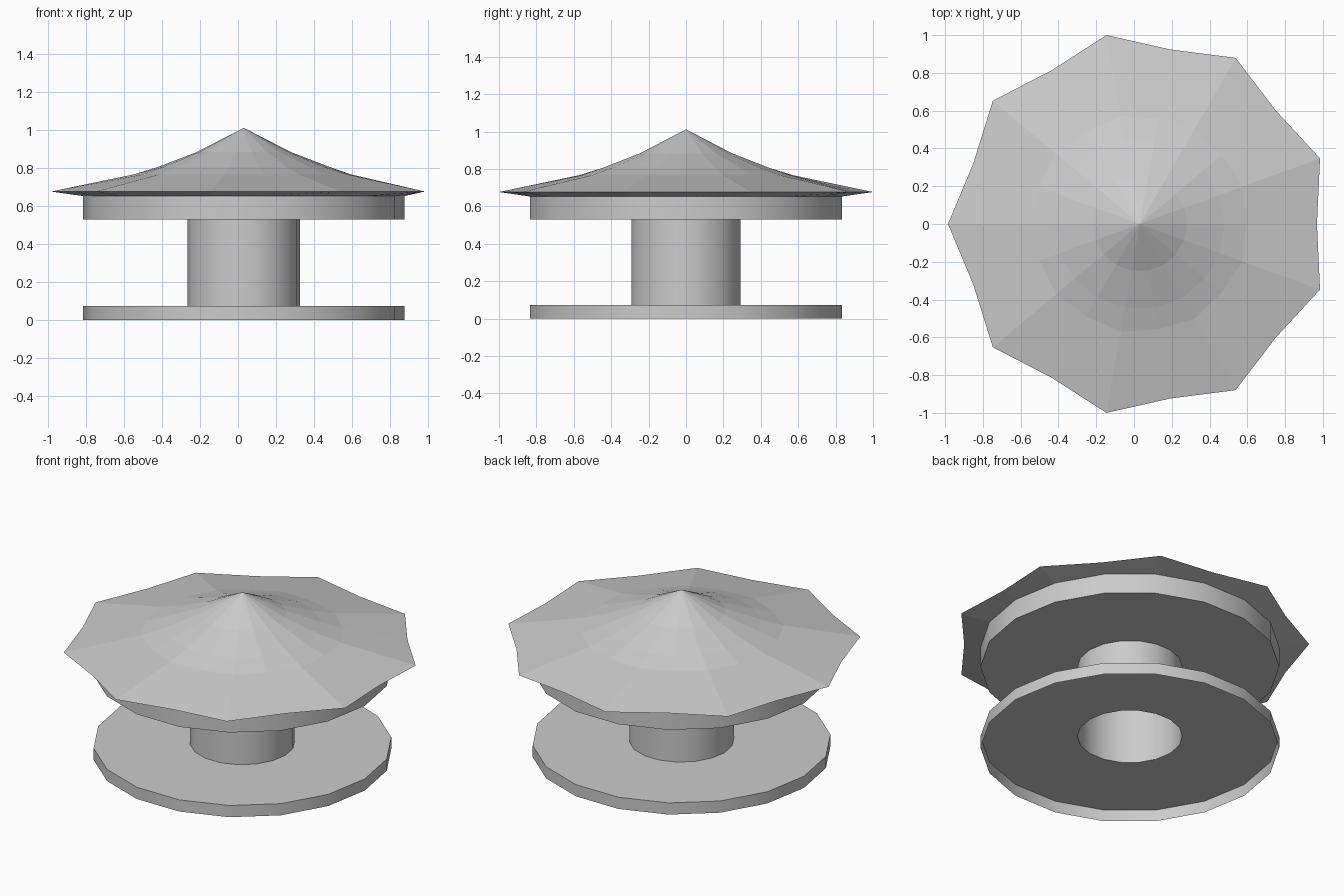
import bpy, bmesh
from math import sin, cos, pi, radians

if "Cube" in bpy.data.objects:
    bpy.data.objects.remove(bpy.data.objects["Cube"])

SIDES = 18
CX = 0.0306          # turning axis (nine-pointed roof is off-centre in its bounds)
DISC_R, COL_R = 0.846, 0.297
TIP_R, VALLEY_R = 1.0154, 0.938


def ring(bm, radius, z, inner=None):
    """18-point ring; alternate points use the inner radius when given."""
    verts = []
    for i in range(SIDES):
        a = pi + 2 * pi * i / SIDES
        r = radius if inner is None or i % 2 == 0 else inner
        verts.append(bm.verts.new((CX + r * cos(a), r * sin(a), z)))
    return verts


def bridge(bm, a, b):
    for i in range(SIDES):
        j = (i + 1) % SIDES
        bm.faces.new((a[i], a[j], b[j], b[i]))


def finish(bm, name, smooth):
    mesh = bpy.data.meshes.new(name)
    bm.to_mesh(mesh)
    bm.free()
    obj = bpy.data.objects.new(name, mesh)
    bpy.context.collection.objects.link(obj)
    if smooth:
        bpy.ops.object.select_all(action='DESELECT')
        bpy.context.view_layer.objects.active = obj
        obj.select_set(True)
        bpy.ops.object.shade_smooth_by_angle(angle=radians(30))
    return obj


def lathe(name, profile):
    bm = bmesh.new()
    rings = [ring(bm, r, z) for r, z in profile]
    for a, b in zip(rings, rings[1:]):
        bridge(bm, a, b)
    return finish(bm, name, True)


# Base disc: rim and top only, open underneath
lathe("base_disc", [(DISC_R, 0), (DISC_R, 0.073), (COL_R, 0.073)])

# Hollow column between the discs
lathe("column", [(COL_R, 0.073), (COL_R, 0.529)])

# Upper disc under the roof
lathe("upper_disc", [(COL_R, 0.529), (DISC_R, 0.529), (DISC_R, 0.653)])

# Nine-pointed canopy: shallow underside, rim, concave slope and apex
bm = bmesh.new()
rings = [ring(bm, DISC_R, 0.653),
         ring(bm, TIP_R, 0.677, VALLEY_R),
         ring(bm, 0.58, 0.767, 0.565),
         ring(bm, 0.45, 0.807),
         ring(bm, 0.25, 0.884)]
for a, b in zip(rings, rings[1:]):
    bridge(bm, a, b)
apex = bm.verts.new((CX, 0, 1.012))
for i in range(SIDES):
    bm.faces.new((rings[-1][i], rings[-1][(i + 1) % SIDES], apex))
finish(bm, "canopy_roof", False)
